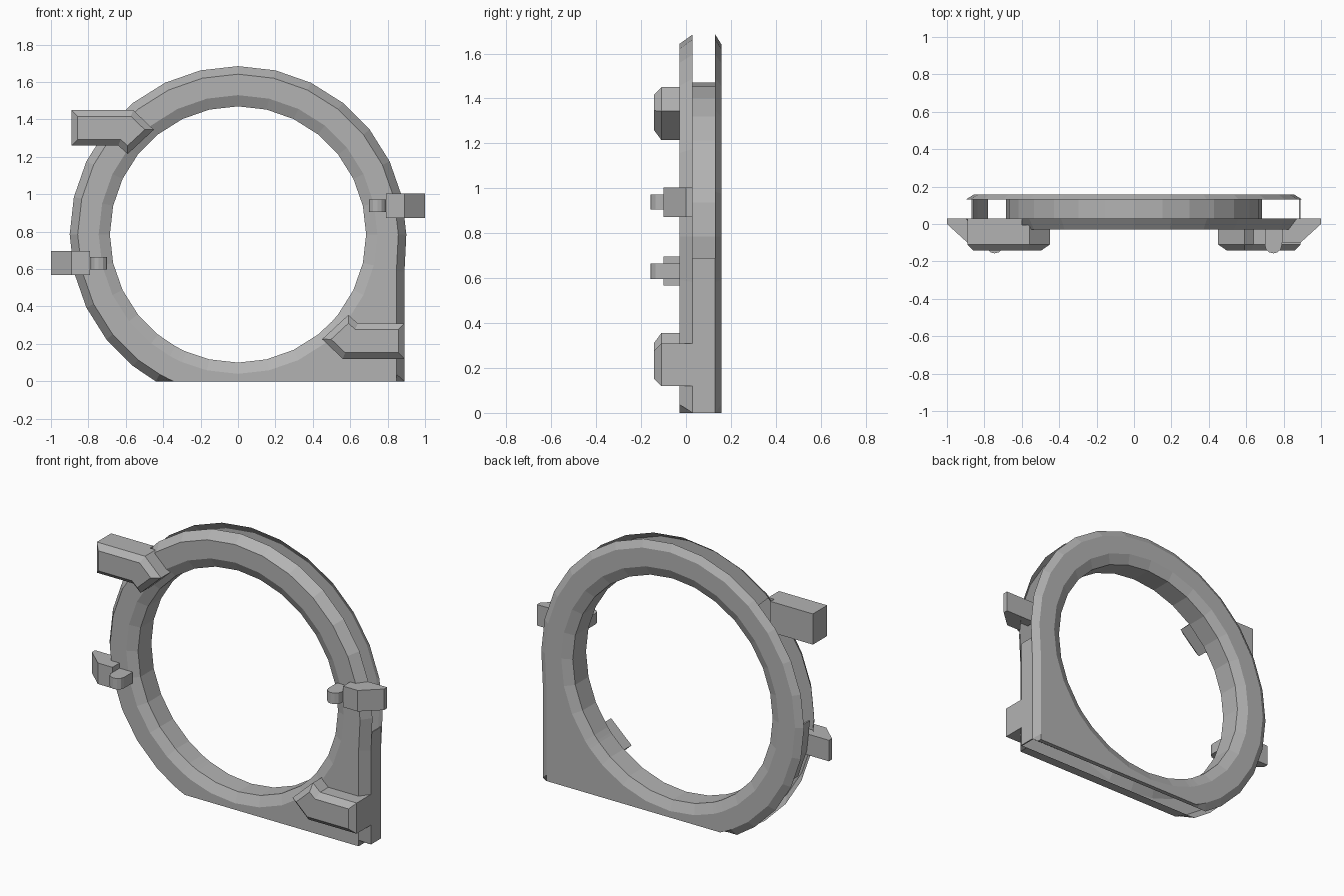
import bpy, bmesh, math
from mathutils import Matrix, Vector

cube = bpy.data.objects.get("Cube")
if cube:
    bpy.data.objects.remove(cube, do_unlink=True)

grey = bpy.data.materials.new("plain grey")
grey.use_nodes = True
colour = (0.45, 0.45, 0.45, 1)
grey.diffuse_color = colour
grey.node_tree.nodes["Principled BSDF"].inputs["Base Color"].default_value = colour

CZ = 0.785            # height of the ring centre
HALF_TURN = (Matrix.Translation((0, 0, CZ)) @ Matrix.Rotation(math.pi, 4, 'Y')
             @ Matrix.Translation((0, 0, -CZ)))


def finish(name, bm, turn=False, normals=True):
    if turn:
        bm.transform(HALF_TURN)
    if normals:
        bmesh.ops.recalc_face_normals(bm, faces=bm.faces)
    mesh = bpy.data.meshes.new(name)
    bm.to_mesh(mesh)
    bm.free()
    mesh.materials.append(grey)
    obj = bpy.data.objects.new(name, mesh)
    bpy.context.collection.objects.link(obj)
    return obj


def prism(outline, place, shift, bevel=0.0):
    """Extrude an outline; optionally chamfer its far end."""
    bm = bmesh.new()
    face = bm.faces.new([bm.verts.new(place(a, b)) for a, b in outline])
    out = bmesh.ops.extrude_face_region(bm, geom=[face])["geom"]
    bmesh.ops.translate(bm, vec=shift, verts=[v for v in out if isinstance(v, bmesh.types.BMVert)])
    bmesh.ops.recalc_face_normals(bm, faces=bm.faces)
    if bevel:
        cap = [f for f in out if isinstance(f, bmesh.types.BMFace)]
        bmesh.ops.inset_region(bm, faces=cap, thickness=bevel, use_even_offset=True)
        bmesh.ops.translate(bm, vec=Vector(shift).normalized() * bevel, verts=cap[0].verts[:])
    return bm


def rim_point(radius, angle, square):
    """Circle, squared off at the lower left-hand corner and cut flat at the floor."""
    c, s = math.cos(angle), math.sin(angle)
    r = radius
    if square:
        if s < 0 and c > 0:
            r = (radius - 0.01) / c if c > 0.01 else 9
        if s < 0:
            r = min(r, CZ / -s)
    return r * c, CZ + r * s


# Ring body: hollow open channel swept around the outline
SIDES, OUTER, FACE, BEVEL, BORE = 28, 0.9, 0.857, 0.745, 0.685
angles = [2 * math.pi * i / SIDES for i in range(SIDES)]
for r in (OUTER, FACE):
    angles.append(math.atan2(-CZ, r - 0.01) % (2 * math.pi))
    angles.append(math.pi + math.asin(CZ / r))
angles.sort()
profile = [(OUTER, 0.03, True), (FACE, -0.03, True), (BEVEL, -0.03, False),
           (BORE, 0.0, False), (BORE, 0.13, False), (BEVEL, 0.157, False),
           (FACE, 0.157, True), (OUTER, 0.13, True)]
bm = bmesh.new()
rows = []
for a in angles:
    row = []
    for r, y, square in profile:
        x, z = rim_point(r, a, square)
        row.append(bm.verts.new((x, y, z)))
    rows.append(row)
for i, row in enumerate(rows):
    after = rows[(i + 1) % len(rows)]
    for j in range(len(profile) - 1):
        bm.faces.new((row[j], row[j + 1], after[j + 1], after[j]))
finish("ring_body", bm)

# Thin walls closing part of the channel
wall = [(0.89, 0.03), (0.89, 0.13), (0.882, 0.13), (0.882, 0.03)]
finish("straight_side_wall", prism(wall, lambda x, y: (x, y, 0), (0, 0, 0.69)))
arc = [rim_point(r, math.radians(d), False)
       for r, d in ((0.87, 180), (0.87, 193), (0.87, 205), (0.86, 205), (0.86, 193), (0.86, 180))]
finish("curved_side_wall", prism(arc, lambda x, z: (x, 0.03, z), (0, 0.1, 0)))

# Brackets, clips and pegs: each pair is related by a half turn
bracket = [(0.89, 0.12), (0.56, 0.12), (0.45, 0.225), (0.59, 0.355), (0.64, 0.31), (0.89, 0.31)]
bracket_back = [(0.89, 0.12), (0.6, 0.12), (0.6, 0.31), (0.89, 0.31)]
clip = [(1.0, 0.03), (1.0, 0.0), (0.89, -0.1), (0.79, -0.1), (0.79, 0.03)]
peg = [(0.79, -0.03), (0.79, -0.115)]
peg += [(0.745 + 0.045 * math.cos(t), -0.115 - 0.042 * math.sin(t))
        for t in (math.pi * k / 6 for k in range(1, 6))]
peg += [(0.7, -0.115), (0.7, -0.03)]
for side, turn in (("left", False), ("right", True)):
    finish(side + "_bracket",
           prism(bracket, lambda x, z: (x, -0.005, z), (0, -0.105, 0), 0.033), turn)
    finish(side + "_bracket_back",
           prism(bracket_back, lambda x, z: (x, 0.03, z), (0, -0.05, 0)), turn)
    finish(side + "_clip", prism(clip, lambda x, y: (x, y, 0.873), (0, 0, 0.13)), turn)
    finish(side + "_peg", prism(peg, lambda x, y: (x, y, 0.905), (0, 0, 0.068)), turn)
